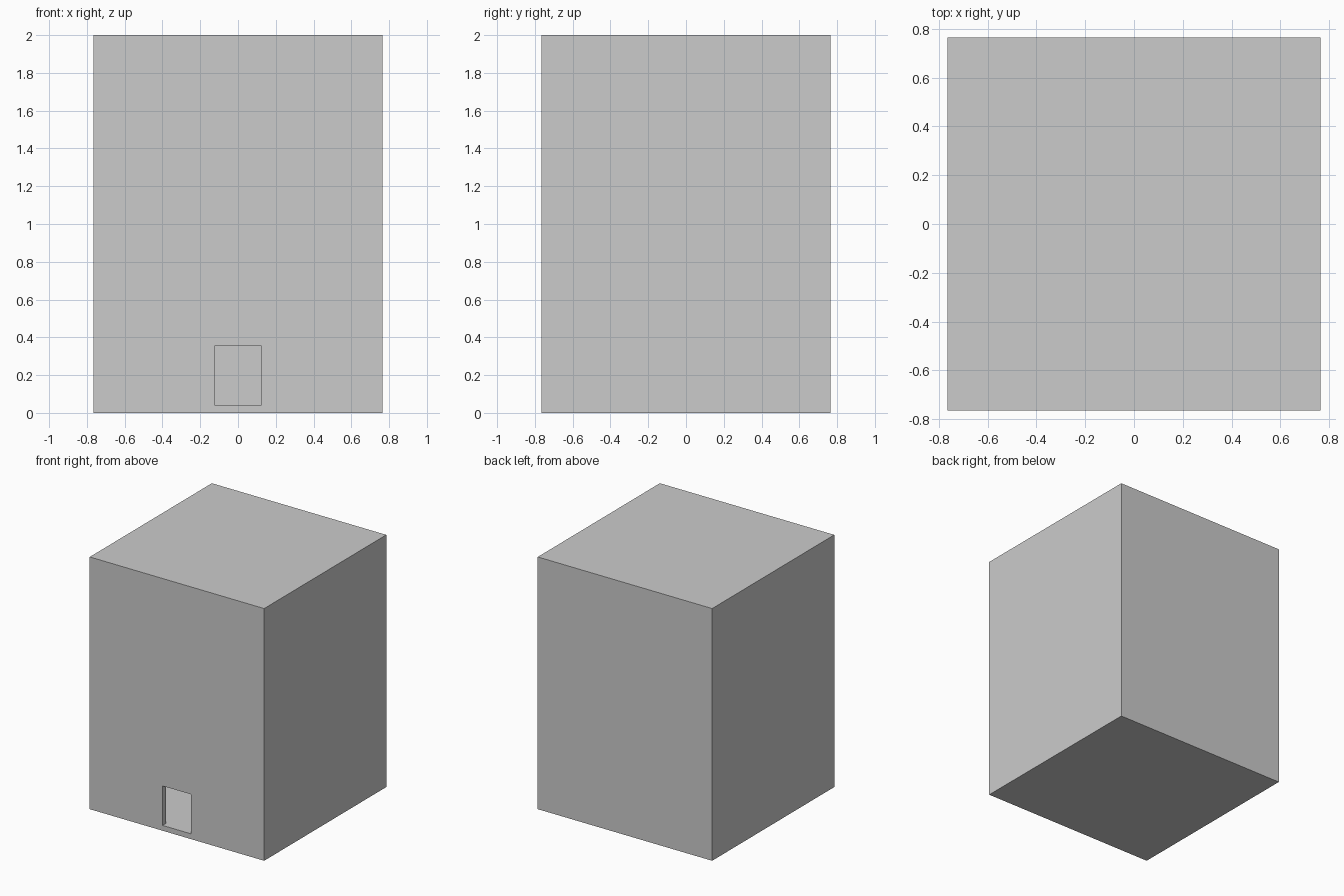
import bpy

if "Cube" in bpy.data.objects:
    bpy.data.objects.remove(bpy.data.objects["Cube"])

HALF = 0.765     # half width of the square plan
HEIGHT = 2.0
WALL = 0.042     # shell thickness
DOOR_HALF = 0.125
DOOR_TOP = 0.355


def box(name, lo, hi):
    """Axis-aligned box between two corners."""
    centre = [(a + b) / 2 for a, b in zip(lo, hi)]
    bpy.ops.mesh.primitive_cube_add(size=1, location=centre)
    ob = bpy.context.object
    ob.name = name
    ob.scale = [b - a for a, b in zip(lo, hi)]
    bpy.ops.object.transform_apply(location=True, rotation=False, scale=True)
    return ob


def cut(target, cutter):
    """Subtract the cutter, then remove it."""
    mod = target.modifiers.new("cut", 'BOOLEAN')
    mod.operation = 'DIFFERENCE'
    mod.solver = 'EXACT'
    mod.object = cutter
    bpy.context.view_layer.objects.active = target
    bpy.ops.object.modifier_apply(modifier=mod.name)
    bpy.data.objects.remove(cutter)


# Closed outer block
shell = box("hollow_block", (-HALF, -HALF, 0), (HALF, HALF, HEIGHT))

# Hollow interior
inner = HALF - WALL
cut(shell, box("cavity", (-inner, -inner, WALL), (inner, inner, HEIGHT - WALL)))

# Doorway through the front wall, flush with the inside floor
cut(shell, box("doorway", (-DOOR_HALF, -HALF - 0.1, WALL),
               (DOOR_HALF, -inner + 0.1, DOOR_TOP)))
